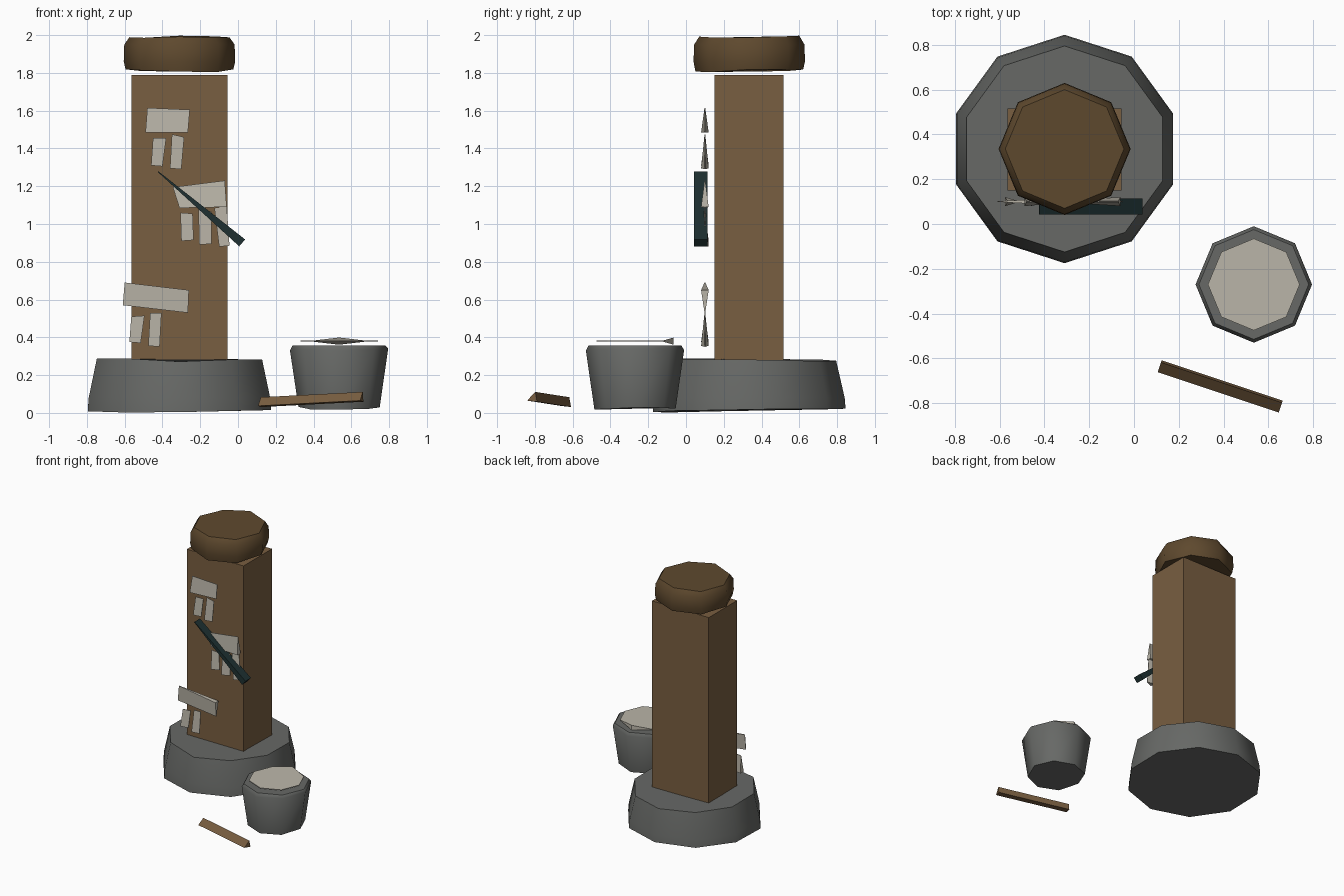
import bpy, bmesh, math, random
from mathutils import Vector

random.seed(4)
cube = bpy.data.objects.get("Cube")
if cube:
    bpy.data.objects.remove(cube)


def material(name, rgb):
    m = bpy.data.materials.new(name)
    m.use_nodes = True
    m.diffuse_color = (*rgb, 1)
    m.node_tree.nodes["Principled BSDF"].inputs["Base Color"].default_value = (*rgb, 1)
    return m


WOOD = material("brown wood", (0.19, 0.112, 0.052))
BARK = material("dark brown wood", (0.112, 0.066, 0.027))
STONE = material("grey stone", (0.135, 0.14, 0.133))
PALE = material("pale paper", (0.5, 0.47, 0.4))
DARK = material("dark teal metal", (0.013, 0.03, 0.031))


def finish(name, bm, mat, smooth=False):
    bmesh.ops.recalc_face_normals(bm, faces=bm.faces[:])
    mesh = bpy.data.meshes.new(name)
    bm.to_mesh(mesh)
    bm.free()
    mesh.materials.append(mat)
    ob = bpy.data.objects.new(name, mesh)
    bpy.context.collection.objects.link(ob)
    if smooth:
        bpy.ops.object.select_all(action="DESELECT")
        ob.select_set(True)
        bpy.context.view_layer.objects.active = ob
        bpy.ops.object.shade_smooth_by_angle(angle=math.radians(46))
    return ob


def loft(name, loops, mat, smooth=False):
    """Skin a stack of closed loops and cap both ends."""
    bm = bmesh.new()
    rings = [[bm.verts.new(p) for p in loop] for loop in loops]
    n = len(rings[0])
    for a, b in zip(rings, rings[1:]):
        for i in range(n):
            j = (i + 1) % n
            bm.faces.new((a[i], a[j], b[j], b[i]))
    bm.faces.new(rings[0])
    bm.faces.new(rings[-1])
    return finish(name, bm, mat, smooth)


def ring(cx, cy, r, z, n, tilt=0.0, wobble=0.0):
    """Regular loop with one corner at the back, tilted along y."""
    loop = []
    for i in range(n):
        a = math.pi / 2 + i * math.tau / n
        z_i = z + tilt * math.sin(a) + random.uniform(-wobble, wobble)
        loop.append((cx + r * math.cos(a), cy + r * math.sin(a), z_i))
    return loop


# Stone foot under the post
X, Y = -0.31, 0.335
loft("stone_base", [ring(X, Y, 0.51, 0.015, 10, 0.01, 0.005),
                    ring(X, Y, 0.505, 0.08, 10),
                    ring(X, Y, 0.46, 0.28, 10, 0, 0.01)], STONE, True)

# Square post
loft("post", [[(x, y, z) for x, y in ((-0.565, 0.15), (-0.055, 0.15),
                                      (-0.055, 0.515), (-0.565, 0.515))]
              for z in (0.2, 1.79)], WOOD)

# Rounded cap on the post
loft("post_cap", [ring(X, Y, 0.285, 1.812, 8, 0.006, 0.008),
                  ring(X, Y, 0.295, 1.86, 8),
                  ring(X, Y, 0.292, 1.95, 8),
                  ring(X, Y, 0.265, 1.99, 8, 0, 0.007)], BARK, True)

# Tapered stone tub
TX, TY = 0.535, -0.27
loft("stone_tub", [ring(TX, TY, 0.215, 0.025, 8, 0, 0.008),
                   ring(TX, TY, 0.26, 0.335, 8, 0, 0.006),
                   ring(TX, TY, 0.245, 0.358, 8)], STONE, True)


def pinched_plate(name, corners, normal, peak, depth):
    """Flat plate that is thick at one corner and thin elsewhere."""
    normal = Vector(normal)
    loops = []
    for side in (-1, 1):
        loops.append([Vector(c) + normal * side * (depth if i == peak else 0.002)
                      for i, c in enumerate(corners)])
    return loft(name, loops, PALE)


# Pale filling of the tub, resting on its rim
pinched_plate("tub_lid", ring(TX, TY, 0.205, 0.38, 8), (0, 0, 1), 0, 0.019)

# Paper notices: corners run top left, top right, bottom right, bottom left
notices = {
    "upper_notice": (3, (-.48, 1.615), (-.255, 1.605), (-.265, 1.485), (-.49, 1.485)),
    "upper_strip_a": (3, (-.45, 1.455), (-.38, 1.455), (-.40, 1.305), (-.46, 1.31)),
    "upper_strip_b": (3, (-.35, 1.475), (-.285, 1.46), (-.30, 1.29), (-.36, 1.295)),
    "middle_notice": (2, (-.345, 1.195), (-.07, 1.23), (-.06, 1.09), (-.31, 1.085)),
    "middle_strip_a": (3, (-.305, 1.06), (-.24, 1.055), (-.235, .915), (-.30, .91)),
    "middle_strip_b": (3, (-.21, 1.08), (-.14, 1.065), (-.14, .895), (-.205, .89)),
    "middle_strip_c": (3, (-.125, 1.085), (-.06, 1.095), (-.045, .885), (-.10, .88)),
    "lower_notice": (1, (-.60, .69), (-.26, .65), (-.265, .53), (-.61, .57)),
    "lower_strip_a": (3, (-.565, .51), (-.495, .515), (-.515, .37), (-.575, .375)),
    "lower_strip_b": (3, (-.465, .53), (-.405, .53), (-.415, .35), (-.475, .355)),
}
for name, (peak, *pts) in notices.items():
    pinched_plate(name, [(x, 0.1, z) for x, z in pts], (0, 1, 0), peak, 0.02)


def bar(name, start, end, across, up, section, mat, taper=1.0):
    """Sweep a small section between two points."""
    loops = []
    for p, s in ((start, taper), (end, 1)):
        loops.append([Vector(p) + Vector(across) * a + Vector(up) * b * s
                      for a, b in section])
    return loft(name, loops, mat)


# Dark blade leaning across the notices, pinched at its upper end
bar("blade", (-0.423, 0.078, 1.277), (0.022, 0.078, 0.9), (0, 1, 0), (0.65, 0, 0.76),
    ((-0.035, -0.024), (0.035, -0.024), (0.035, 0.024), (-0.035, 0.024)), DARK, 0.1)

# Three-sided stick on the ground
bar("loose_stick", (0.115, -0.635, 0.055), (0.655, -0.815, 0.083),
    (0.316, 0.949, 0), (0, 0, 1),
    ((-0.028, -0.018), (0.018, 0.028), (0.028, -0.024)), WOOD)
